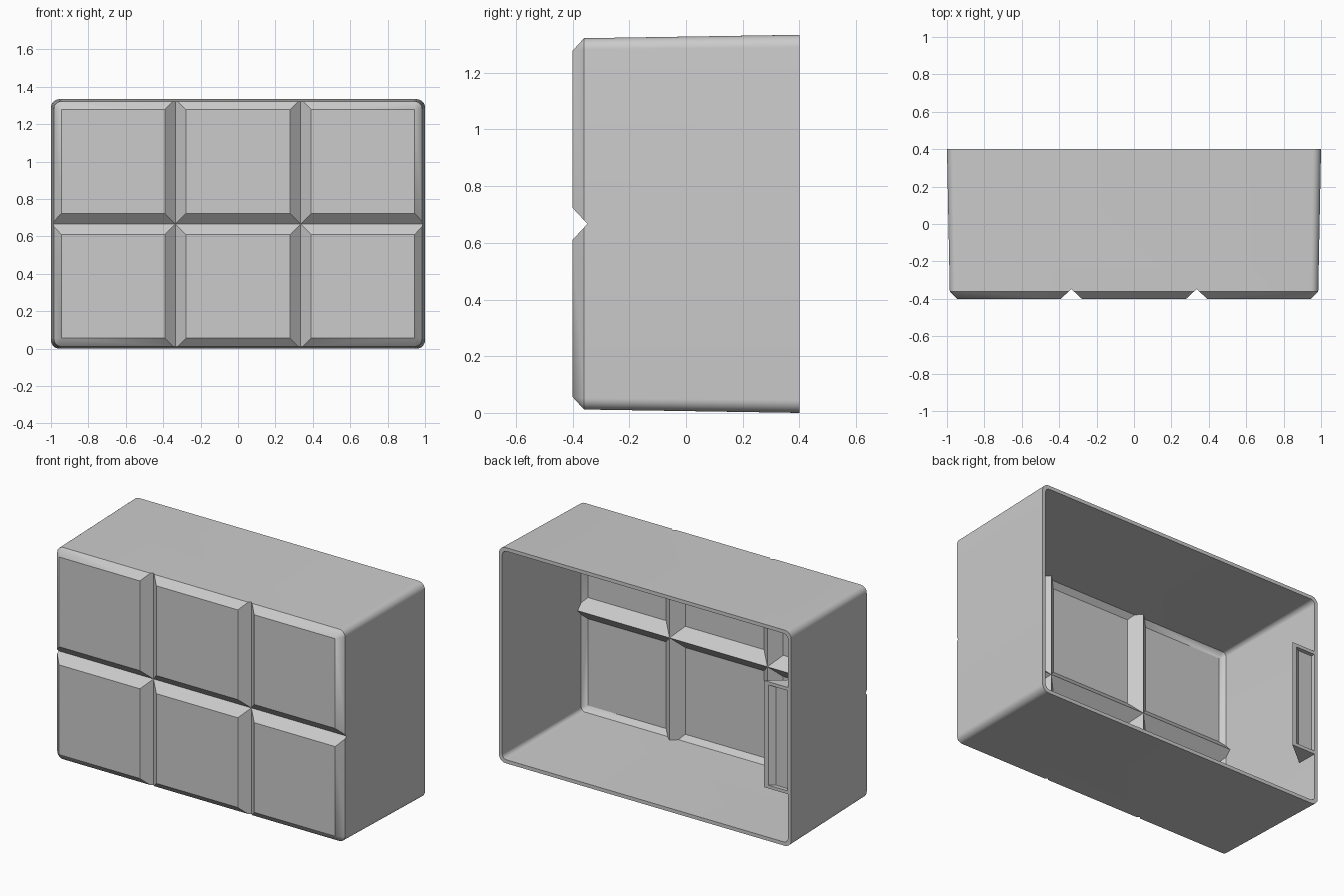
import bpy, bmesh, math
from mathutils import Vector

cube = bpy.data.objects.get("Cube")
if cube:
    bpy.data.objects.remove(cube, do_unlink=True)

MID = 0.667          # height of the box centre
WALL = 0.022         # shell thickness
grey = bpy.data.materials.new("light_grey")
grey.use_nodes = True
grey.diffuse_color = (0.6, 0.6, 0.6, 1)
grey.node_tree.nodes["Principled BSDF"].inputs["Base Color"].default_value = (0.6, 0.6, 0.6, 1)


def loft(name, loops):
    """Closed solid through rings with equal point counts."""
    bm = bmesh.new()
    rings = [[bm.verts.new(p) for p in ring] for ring in loops]
    n = len(rings[0])
    for a, b in zip(rings, rings[1:]):
        for i in range(n):
            j = (i + 1) % n
            bm.faces.new((a[i], a[j], b[j], b[i]))
    bm.faces.new(rings[0][::-1])
    bm.faces.new(rings[-1])
    bmesh.ops.remove_doubles(bm, verts=bm.verts, dist=1e-5)
    bmesh.ops.recalc_face_normals(bm, faces=bm.faces)
    mesh = bpy.data.meshes.new(name)
    bm.to_mesh(mesh)
    bm.free()
    mesh.materials.append(grey)
    obj = bpy.data.objects.new(name, mesh)
    bpy.context.collection.objects.link(obj)
    return obj


def rounded_rect(y, hx, hz, r, steps=8):
    """Ring in the xz plane with rounded corners."""
    ring = []
    for k, (sx, sz) in enumerate(((1, 1), (-1, 1), (-1, -1), (1, -1))):
        for s in range(steps + 1):
            a = math.pi / 2 * (k + s / steps)
            ring.append((sx * (hx - r) + r * math.cos(a), y,
                         MID + sz * (hz - r) + r * math.sin(a)))
    return ring


def activate(obj):
    bpy.ops.object.select_all(action='DESELECT')
    obj.select_set(True)
    bpy.context.view_layer.objects.active = obj


def cut(obj, cutter):
    activate(obj)
    mod = obj.modifiers.new("cut", 'BOOLEAN')
    mod.operation = 'DIFFERENCE'
    mod.solver = 'EXACT'
    mod.object = cutter
    bpy.ops.object.modifier_apply(modifier=mod.name)
    bpy.data.objects.remove(cutter, do_unlink=True)


def groove(obj, centre, apex, vertical):
    """Cut a 45 degree V groove across the front."""
    front, reach = -0.5, 1.3
    half = (apex - front) * 1.08
    profile = ((-half, front), (half, front), (0, apex))
    if vertical:
        ends = [[(centre + u, y, MID + e) for u, y in profile] for e in (-reach, reach)]
    else:
        ends = [[(e, y, centre + u) for u, y in profile] for e in (-reach, reach)]
    cut(obj, loft("groove_cutter", ends))


def panelled_block(name, rings, apex):
    """Tapered block whose front is split into three by two panels."""
    block = loft(name, [rounded_rect(*r) for r in rings])
    for x in (-0.335, 0.335):
        groove(block, x, apex, True)
    groove(block, MID, apex, False)
    return block


# Outer shell, then the matching hollow that opens at the back
shell = panelled_block("box_shell", [(0.4, 1.0, MID, 0.045),
                                     (-0.36, 0.985, 0.655, 0.04),
                                     (-0.4, 0.945, 0.611, 0)], -0.348)
hollow = panelled_block("hollow", [(0.42, 1 - WALL, MID - WALL, 0.03),
                                   (-0.351, 0.985 - WALL, 0.655 - WALL, 0.025),
                                   (-0.4 + WALL, 0.936, 0.602, 0)], -0.348 + WALL * 1.4)
cut(shell, hollow)

# Wedge-shaped tab on the inside of the right wall, with a shallow recess
wedge = [(-0.985, 0.4), (-0.815, 0.4), (-0.975, 0.27), (-0.985, 0.27)]
tab = loft("side_tab", [[(x, y, z) for x, y in wedge] for z in (0.325, 0.985)])
recess = [(-0.975, 0.41), (-0.83, 0.41), (-0.88, 0.375), (-0.975, 0.375)]
cut(tab, loft("recess_cutter", [[(x, y, z) for x, y in recess] for z in (0.345, 0.965)]))

for obj in (shell, tab):
    activate(obj)
    bpy.ops.object.shade_smooth_by_angle(angle=math.radians(25))
